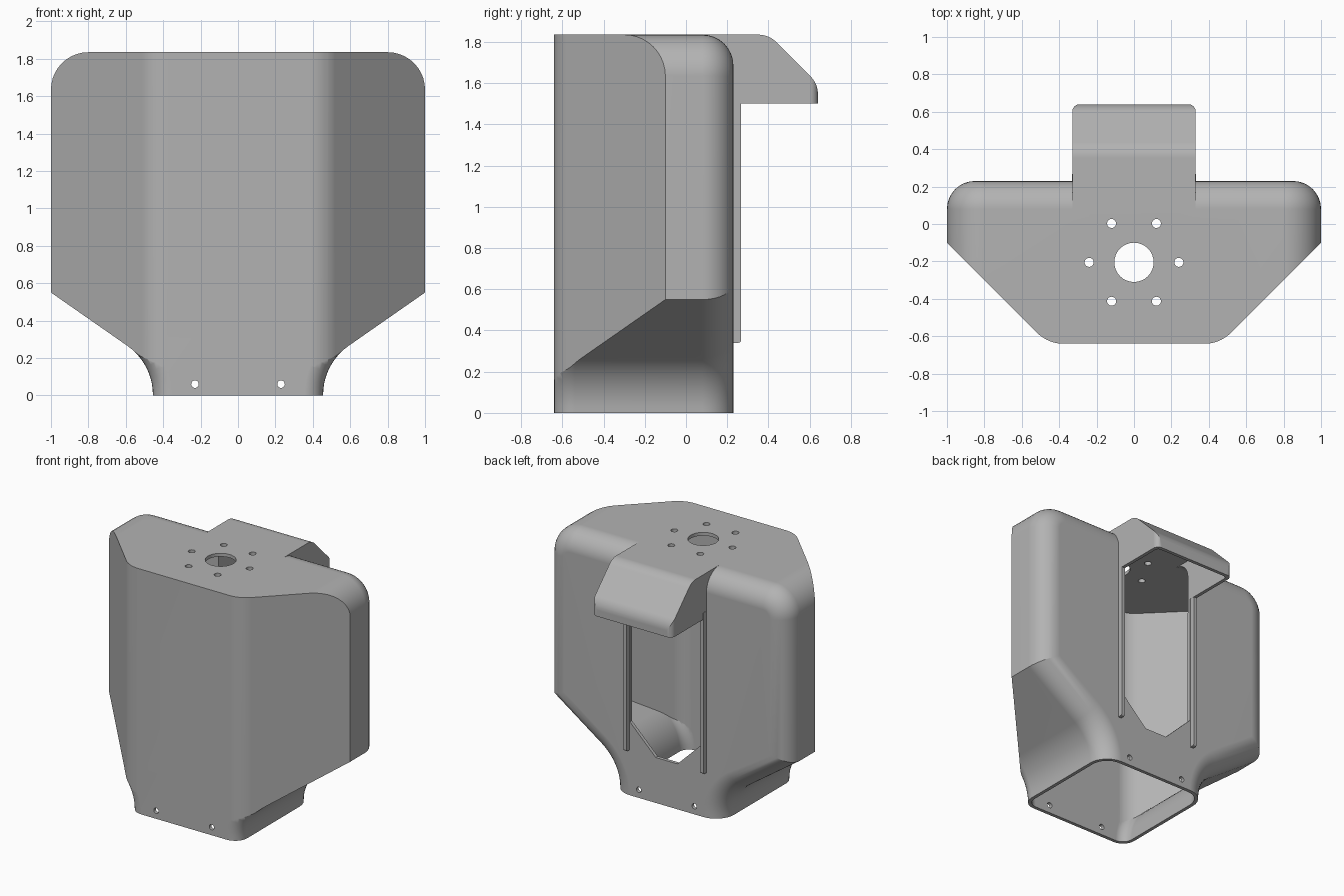
import bpy, bmesh, math
from mathutils import Vector

if "Cube" in bpy.data.objects:
    bpy.data.objects.remove(bpy.data.objects["Cube"], do_unlink=True)

WALL = 0.025
FRONT, BACK, TOP = -0.64, 0.23, 1.835

grey = bpy.data.materials.new("plain grey")
grey.use_nodes = True
grey.diffuse_color = (0.45, 0.45, 0.45, 1)
grey.node_tree.nodes["Principled BSDF"].inputs["Base Color"].default_value = (0.45, 0.45, 0.45, 1)


def rounded(corners, steps=10):
    """Outline from (a, b, radius) corners, convex or concave."""
    out = []
    for i, (a, b, r) in enumerate(corners):
        p = Vector((a, b))
        if r == 0:
            out.append(p)
            continue
        u = (Vector(corners[i - 1][:2]) - p).normalized()
        v = (Vector(corners[(i + 1) % len(corners)][:2]) - p).normalized()
        half = u.angle(v) / 2
        centre = p + (u + v).normalized() * r / math.sin(half)
        start = p + u * r / math.tan(half) - centre
        end = p + v * r / math.tan(half) - centre
        sweep = start.angle(end)
        for k in range(steps + 1):
            f = k / steps
            out.append(centre + (start * math.sin((1 - f) * sweep)
                                 + end * math.sin(f * sweep)) / math.sin(sweep))
    return out


def mirrored(half):
    """Close a right-hand half outline with its mirror image."""
    return half + [(-a, b, r) for a, b, r in reversed(half)]


def inset(outline, d):
    """Mitred inward offset of a counter-clockwise outline."""
    out = []
    for i, p in enumerate(outline):
        e = (p - outline[i - 1]).normalized()
        f = (outline[(i + 1) % len(outline)] - p).normalized()
        n = Vector((-e.y, e.x)) + Vector((-f.y, f.x))
        out.append(p + n * (2 * d / n.length_squared))
    return out


def loft(name, rings, levels, axis):
    """Solid through outlines placed at levels along an axis."""
    place = {"x": lambda p, h: (h, p[0], p[1]),
             "y": lambda p, h: (p[0], h, p[1]),
             "z": lambda p, h: (p[0], p[1], h)}[axis]
    bm = bmesh.new()
    loops = [[bm.verts.new(place(p, h)) for p in ring] for ring, h in zip(rings, levels)]
    for a, b in zip(loops, loops[1:]):
        for i in range(len(a)):
            bm.faces.new((a[i - 1], a[i], b[i], b[i - 1]))
    bm.faces.new(loops[0])
    bm.faces.new(loops[-1])
    bmesh.ops.recalc_face_normals(bm, faces=bm.faces)
    mesh = bpy.data.meshes.new(name)
    bm.to_mesh(mesh)
    bm.free()
    mesh.materials.append(grey)
    obj = bpy.data.objects.new(name, mesh)
    bpy.context.collection.objects.link(obj)
    return obj


def prism(name, outline, lo, hi, axis):
    return loft(name, [outline, outline], [lo, hi], axis)


def combine(target, tool, operation):
    mod = target.modifiers.new("cut", "BOOLEAN")
    mod.operation, mod.solver, mod.object = operation, "EXACT", tool
    bpy.context.view_layer.objects.active = target
    bpy.ops.object.modifier_apply(modifier=mod.name)
    bpy.data.objects.remove(tool, do_unlink=True)
    return target


def body(name, t, floor):
    """Housing solid, shrunk by t on all sides but the floor."""
    half = [(0.455, floor, 0), (0.455, 0.17, 0.32), (1, 0.55, 0), (1, TOP, 0.2)]
    outline = rounded(mirrored(half))
    outline = outline[-1:] + outline[:-1]

    def section(d, keep_top):
        ring = []
        base, moved = inset(outline, t), inset(outline, t + d)
        for p, b, q in zip(outline, base, moved):
            if keep_top and p.y > 1:
                q = b
            ring.append(Vector((q.x, floor)) if abs(p.y - floor) < 1e-5 else q)
        return ring

    # Rounded front and back rims, stepped along y
    rings, levels = [], []
    for sign, y, r in ((-1, FRONT + t, 0.1 - t), (1, BACK - t, 0.15 - t)):
        angles = [math.pi / 2 * k / 8 for k in range(9)]
        for a in (reversed(angles) if sign < 0 else angles):
            rings.append(section(r * (1 - math.cos(a)), sign < 0))
            levels.append(y - sign * r * (1 - math.sin(a)))
    solid = loft(name, rings, levels, "y")

    # Slanted front flanks
    s = t * math.tan(math.pi / 8)
    plan = mirrored([(0.46 - s, FRONT + t, 0.2 - t), (1 + 0.2 - t * 1.414, 0.1, 0), (1.2, 0.5, 0)])
    return combine(solid, prism("flanks", rounded(plan), floor - 0.1, 2, "z"), "INTERSECT")


def hood(name, t, bottom):
    """Hood solid with a sloped back, shrunk by t."""
    s = t * math.tan(math.pi / 8)
    side = [(-0.1, bottom, 0), (0.64 - t, bottom, 0), (0.64 - t, 1.597 - s, 0.12),
            (0.402 - s, TOP - t, 0.12), (-0.1, TOP - t, 0)]
    solid = prism(name, rounded(side), -0.5, 0.5, "x")
    plan = mirrored([(0.33 - t, -0.05, 0), (0.33 - t, 0.64 - t, 0.04 - t / 2)])
    return combine(solid, prism("hood_plan", rounded(plan), 1, 2, "z"), "INTERSECT")


def drill(target, a, b, r, lo, hi, axis):
    circle = [Vector((a + r * math.cos(math.tau * k / 32), b + r * math.sin(math.tau * k / 32)))
              for k in range(32)]
    combine(target, prism("drill", circle, lo, hi, axis), "DIFFERENCE")


# Outer shell with hood and window rails
housing = body("housing", 0, 0)
combine(housing, hood("hood", 0, 1.5), "UNION")
rail = [(0.215, 0.34, 0), (0.268, 0.34, 0.015), (0.268, 1.55, 0), (0.215, 1.55, 0)]
for x in (-0.332, 0.306):
    combine(housing, prism("rail", rounded(rail), x, x + 0.026, "x"), "UNION")

# Hollow interior, open at the bottom and under the hood
combine(housing, body("cavity", WALL, -0.1), "DIFFERENCE")
combine(housing, hood("hood_cavity", WALL, 1.4), "DIFFERENCE")

# Back window with tapered sill
window = mirrored([(0.09, 0.34, 0), (0.304, 0.55, 0), (0.304, 1.6, 0)])
combine(housing, prism("window", rounded(window), 0.1, 0.4, "y"), "DIFFERENCE")

# Top bore with ring of six holes, and base screw holes
drill(housing, 0, -0.205, 0.105, 1.7, 2, "z")
for k in range(6):
    a = k * math.pi / 3
    drill(housing, 0.24 * math.cos(a), -0.205 + 0.24 * math.sin(a), 0.024, 1.7, 2, "z")
for x in (-0.23, 0.23):
    drill(housing, x, 0.06, 0.02, -1, 1, "y")

# Smooth rounded areas, crisp cut edges
bpy.ops.object.select_all(action="DESELECT")
housing.select_set(True)
bpy.context.view_layer.objects.active = housing
bpy.ops.object.shade_smooth_by_angle(angle=math.radians(25))
normals = housing.modifiers.new("even_shading", "WEIGHTED_NORMAL")
normals.keep_sharp = True
